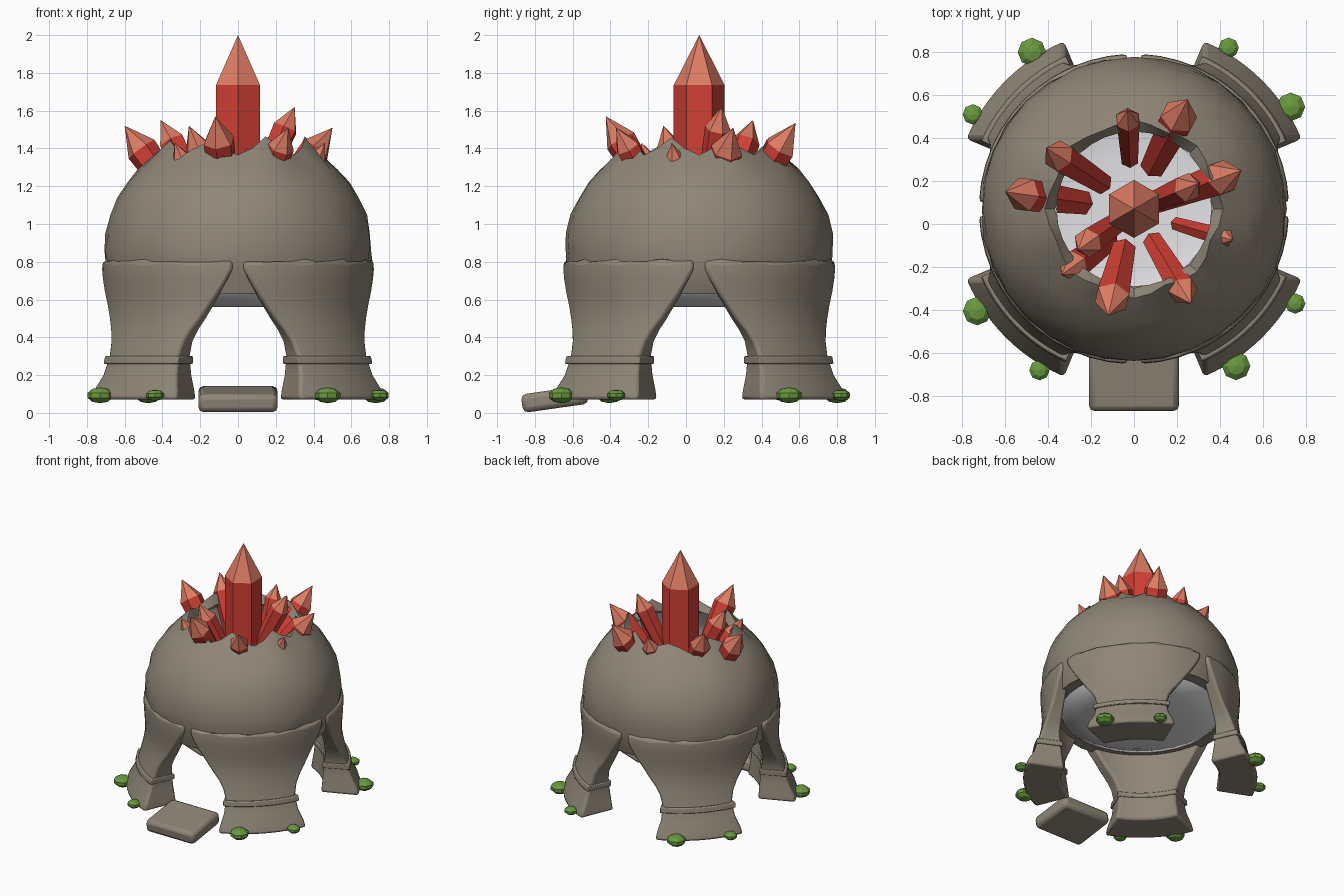
import bpy, bmesh, math, random
from mathutils import Vector, Matrix

if "Cube" in bpy.data.objects:
    bpy.data.objects.remove(bpy.data.objects["Cube"])

random.seed(4)
CY = 0.07  # y of the body's axis


def mat(name, rgb):
    m = bpy.data.materials.new(name)
    m.diffuse_color = (*rgb, 1)
    m.use_nodes = True
    m.node_tree.nodes["Principled BSDF"].inputs["Base Color"].default_value = m.diffuse_color
    return m


STONE = mat("stone", (0.275, 0.24, 0.185))
LINING = mat("pale lining", (0.84, 0.84, 0.87))
RED = mat("crystal red", (0.64, 0.05, 0.035))
SALMON = mat("crystal tip", (0.72, 0.2, 0.125))
GREEN = mat("gem green", (0.14, 0.32, 0.05))


def finish(name, bm, mats, smooth=None, bevel=0):
    bmesh.ops.recalc_face_normals(bm, faces=bm.faces)
    me = bpy.data.meshes.new(name)
    bm.to_mesh(me)
    bm.free()
    ob = bpy.data.objects.new(name, me)
    bpy.context.collection.objects.link(ob)
    for m in mats:
        me.materials.append(m)
    if bevel:
        b = ob.modifiers.new("bevel", 'BEVEL')
        b.width, b.segments, b.limit_method = bevel, 2, 'ANGLE'
        b.angle_limit = math.radians(45)
    if smooth:
        bpy.ops.object.select_all(action='DESELECT')
        ob.select_set(True)
        bpy.context.view_layer.objects.active = ob
        bpy.ops.object.shade_smooth_by_angle(angle=math.radians(smooth))
    return ob


def skin(rings, caps=False):
    """Bridge equal closed rings of points."""
    bm = bmesh.new()
    vs = [[bm.verts.new(p) for p in r] for r in rings]
    n = len(vs[0])
    for a, b in zip(vs, vs[1:]):
        for i in range(n):
            j = (i + 1) % n
            bm.faces.new((a[i], a[j], b[j], b[i]))
    if caps:
        bm.faces.new(vs[0])
        bm.faces.new(vs[-1])
    return bm


def polar(r, a, z):
    return (r * math.cos(a), CY + r * math.sin(a), z)


def ring(r, z, n):
    return [polar(r, 2 * math.pi * i / n, z) for i in range(n)]


# Domed body with a broken, jagged opening at the top
N = 32
rows = [0.63, 0.72, 0.8, 0.86, 0.95, 1.05, 1.14, 1.22, 1.29]
rings = [ring(0.58, 0.63, N)]
for z in rows:
    r = 0.71 * math.sqrt(1 - ((z - 0.86) / 0.64) ** 2)
    rings.append([polar(r + random.uniform(-0.006, 0.006), 2 * math.pi * i / N, z)
                  for i in range(N)])
outer, lip = [], []
for i in range(N):
    a = 2 * math.pi * i / N
    peak = {0: 0.0, 1: 0.45, 2: 1.0, 3: 0.5}[i % 4] * random.uniform(0.7, 1.1)
    outer.append(polar(0.415 - 0.03 * peak, a, 1.365 + 0.09 * peak))
    lip.append(polar(0.36, a, 1.34 + 0.03 * peak))
rings += [outer, lip]
finish("dome_body", skin(rings), [STONE], 35)

# Pale hollow lining, closed at the bottom
profile = [(0.02, 0.56), (0.25, 0.56), (0.42, 0.57), (0.57, 0.625), (0.645, 0.78),
           (0.665, 0.9), (0.64, 1.06), (0.56, 1.2), (0.46, 1.29), (0.36, 1.35)]
bm = skin([ring(r, z, N) for r, z in profile])
bmesh.ops.holes_fill(bm, edges=[e for e in bm.edges if e.is_boundary and e.verts[0].co.z < 0.6])
finish("inner_lining", bm, [LINING], 60)

# Leg sections: height, outer radius, inner radius, half angle in degrees
LEG = [(0.07, 0.85, 0.57, 22.5), (0.12, 0.835, 0.575, 22), (0.2, 0.79, 0.58, 20.5),
       (0.3, 0.757, 0.59, 20), (0.38, 0.735, 0.6, 22), (0.44, 0.722, 0.6, 25),
       (0.5, 0.712, 0.605, 29), (0.57, 0.71, 0.61, 33), (0.64, 0.715, 0.615, 37),
       (0.71, 0.72, 0.62, 40.5), (0.76, 0.722, 0.62, 42.5), (0.805, 0.718, 0.62, 42.7)]


def section(mid, z, ro, ri, half, wave=0):
    n = 13
    h = math.radians(half)
    ang = [mid + h * (2 * i / (n - 1) - 1) for i in range(n)]
    dz = [wave * math.sin(i * 1.9 + mid * 3) for i in range(n)]
    return ([polar(ro, a, z + d) for a, d in zip(ang, dz)] +
            [polar(ri, a, z) for a in reversed(ang)])


def gem(name, x, y, r):
    bm = bmesh.new()
    bmesh.ops.create_uvsphere(bm, u_segments=8, v_segments=5, radius=r,
                              matrix=Matrix.Translation((x, y, 0.093)) @
                              Matrix.Diagonal((1, 1, 0.6, 1)))
    finish(name, bm, [GREEN])


for k, label in enumerate(("back_right", "back_left", "front_left", "front_right")):
    mid = math.radians(45 + 90 * k)
    secs = [section(mid, *s, wave=0.006 if s is LEG[-1] else 0) for s in LEG]
    finish(label + "_leg", skin(secs, True), [STONE], 35, 0.018)
    # Raised ankle band
    band = [section(mid, z, ro + 0.008, 0.58, 21) for z, ro in ((0.26, 0.773), (0.3, 0.765))]
    finish(label + "_ankle_band", skin(band, True), [STONE], 35, 0.006)
    # A large and a small gem on each foot
    for size, gx, gy, r in (("large", 0.73, 0.475, 0.07), ("small", 0.44, 0.75, 0.05)):
        c, s = math.cos(k * math.pi / 2), math.sin(k * math.pi / 2)
        gem(f"{label}_{size}_gem", c * gx - s * gy, CY + s * gx + c * gy, r)

# Tilted step slab at the front
bm = bmesh.new()
bmesh.ops.create_cube(bm, size=1, matrix=Matrix.Translation((0, -0.695, 0.073)) @
                      Matrix.Rotation(math.radians(8), 4, 'X') @
                      Matrix.Diagonal((0.42, 0.35, 0.098, 1)))
finish("front_step", bm, [STONE], 35, 0.028)


def crystal(name, base, tip, r, head, r_base):
    """Six-sided shaft that ends in a paler point."""
    base, tip = Vector(base), Vector(tip)
    d = tip - base
    L = d.length
    q = d.to_track_quat('Z', 'Y')
    if d.x == 0 and d.y == 0:
        q = Matrix.Identity(3).to_quaternion()

    def hexa(rad, h):
        return [base + q @ Vector((rad * math.cos(math.radians(30 + 60 * i)),
                                   rad * math.sin(math.radians(30 + 60 * i)), h))
                for i in range(6)]
    bm = skin([hexa(r_base, 0), hexa(r, L - head)])
    bm.verts.ensure_lookup_table()
    bm.faces.new(bm.verts[:6])
    top = list(bm.verts[6:12])
    apex = bm.verts.new(tip)
    for i in range(6):
        bm.faces.new((top[i], top[(i + 1) % 6], apex)).material_index = 1
    finish(name, bm, [RED, SALMON])


# Tall central crystal and the leaning ring around it
crystal("main_crystal", (0, CY, 0.58), (0, CY, 2.0), 0.135, 0.265, 0.135)
SMALL = [  # base x, y; tip x, y, z; radius
    (-0.24, 0.10, -0.60, 0.15, 1.52, 0.085),
    (-0.15, 0.19, -0.41, 0.355, 1.55, 0.075),
    (-0.02, 0.30, -0.03, 0.53, 1.49, 0.06),
    (0.09, 0.27, 0.25, 0.58, 1.535, 0.088),
    (0.12, 0.11, 0.50, 0.25, 1.51, 0.085),
    (0.08, 0.10, 0.30, 0.19, 1.62, 0.07),
    (0.20, 0.00, 0.46, -0.075, 1.43, 0.048),
    (0.09, -0.08, 0.265, -0.37, 1.51, 0.07),
    (-0.05, -0.12, -0.12, -0.425, 1.57, 0.085),
    (-0.12, -0.08, -0.335, -0.235, 1.43, 0.075),
    (-0.06, 0.02, -0.26, -0.12, 1.52, 0.07),
]
for i, (bx, by, tx, ty, tz, r) in enumerate(SMALL):
    crystal(f"small_crystal_{i + 1}", (bx, by, tz - 0.5), (tx, ty, tz), r, r * 1.8, r * 0.72)
